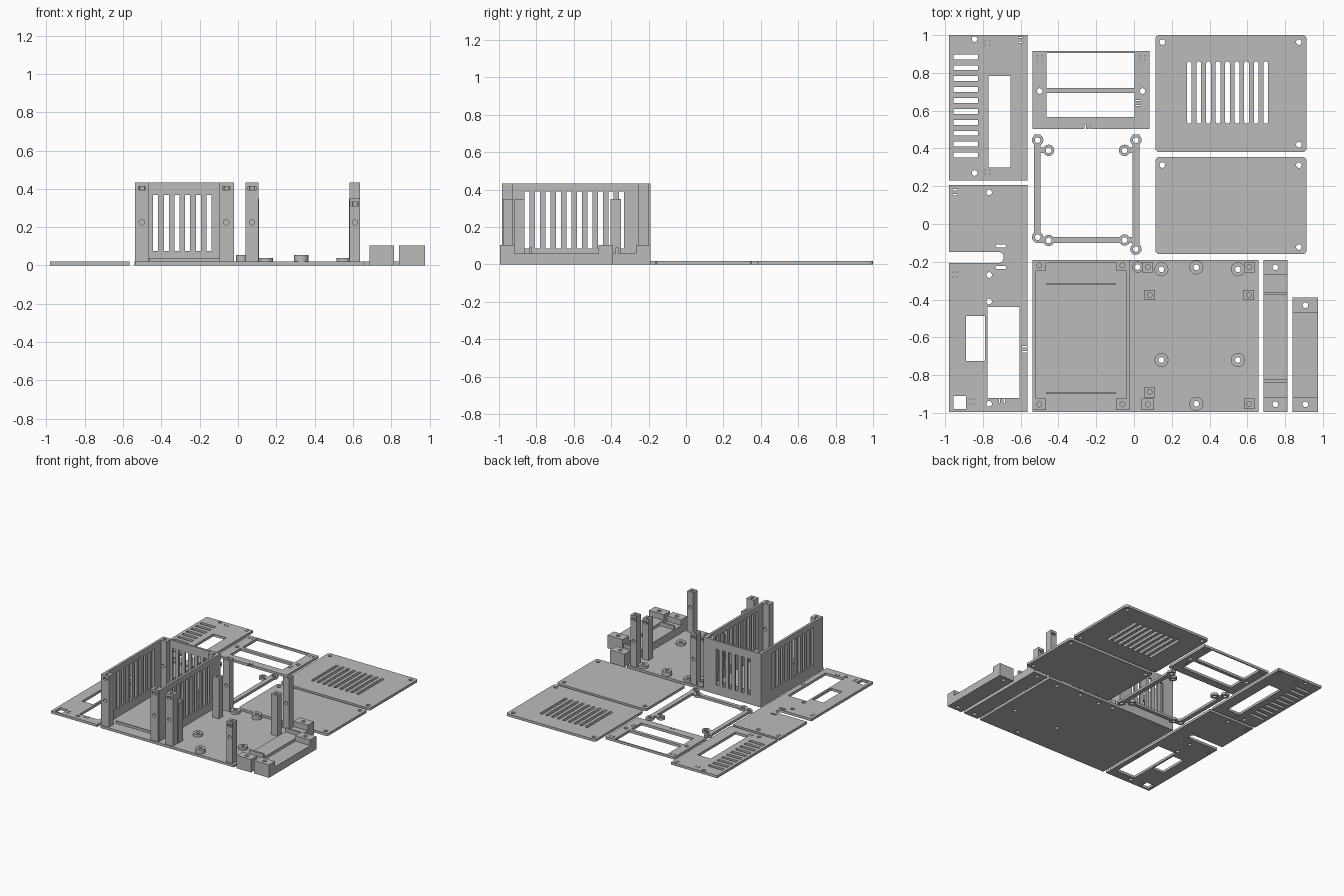
import bpy, bmesh
from mathutils import Matrix, Vector

old = bpy.data.objects.get("Cube")
if old:
    bpy.data.objects.remove(old)

grey = bpy.data.materials.new("plain grey")
grey.use_nodes = True
colour = (0.5, 0.5, 0.5, 1)
grey.diffuse_color = colour
grey.node_tree.nodes["Principled BSDF"].inputs["Base Color"].default_value = colour

SHEET = 0.02      # thickness of flat panels
TALL, SHORT = 0.433, 0.35
FRONT, BACK = -0.995, -0.19
HOLE = 0.015
THROUGH = (-0.1, 0.6)


def box(x, y, z=(0, SHEET), rounding=0):
    """Box from three (low, high) ranges, with optional rounded upright edges."""
    def build(bm):
        size = Vector((x[1] - x[0], y[1] - y[0], z[1] - z[0]))
        centre = Vector((x[0] + x[1], y[0] + y[1], z[0] + z[1])) / 2
        verts = bmesh.ops.create_cube(
            bm, size=1, matrix=Matrix.Translation(centre) @ Matrix.Diagonal(size).to_4x4())["verts"]
        if rounding:
            edges = {e for v in verts for e in v.link_edges}
            upright = [e for e in edges if abs(e.verts[0].co.z - e.verts[1].co.z) > size.z / 2]
            bmesh.ops.bevel(bm, geom=upright, offset=rounding, segments=5, profile=0.5, affect='EDGES')
    return build


def block(cx, cy, width, depth, z=THROUGH, rounding=0):
    return box((cx - width / 2, cx + width / 2), (cy - depth / 2, cy + depth / 2), z, rounding)


def disc(x, y, radius=HOLE, z=THROUGH, axis='Z'):
    def build(bm):
        turn = Matrix.Rotation(1.5708, 4, 'X') if axis == 'Y' else Matrix()
        centre = Matrix.Translation((x, y, (z[0] + z[1]) / 2))
        bmesh.ops.create_cone(bm, cap_ends=True, segments=24, radius1=radius, radius2=radius,
                              depth=z[1] - z[0], matrix=centre @ turn)
    return build


def make(name, shapes):
    bm = bmesh.new()
    for shape in shapes:
        shape(bm)
    mesh = bpy.data.meshes.new(name)
    bm.to_mesh(mesh)
    bm.free()
    mesh.materials.append(grey)
    obj = bpy.data.objects.new(name, mesh)
    bpy.context.collection.objects.link(obj)
    return obj


def part(name, solids, cuts=()):
    """Join the solids, then cut the openings out of them."""
    obj = make(name, solids)
    if cuts:
        cutter = make(name + " cutter", cuts)
        cutter.hide_render = True
        mod = obj.modifiers.new("openings", 'BOOLEAN')
        mod.operation, mod.solver, mod.object = 'DIFFERENCE', 'EXACT', cutter
        mod.use_self = True
        graph = bpy.context.evaluated_depsgraph_get()
        result = bpy.data.meshes.new_from_object(obj.evaluated_get(graph))
        obj.modifiers.clear()
        obj.data = result
        bpy.data.objects.remove(cutter)
    return obj


def spread(first, last, count):
    return [first + (last - first) * i / (count - 1) for i in range(count)]


def slits(x, y, upright):
    """Pair of hairline cable-tie slits."""
    for d in (-0.013, 0.013):
        yield block(x + d, y, 0.006, 0.025) if upright else block(x, y + d, 0.025, 0.006)


# Vented side panel
cuts = [block(-0.89, y, 0.13, 0.026) for y in spread(0.885, 0.365, 10)]
cuts += [box((-0.77, -0.653), (0.30, 0.783), THROUGH)]
for y, slit_y in ((0.979, 0.957), (0.27, 0.275)):
    cuts += [disc(-0.844, y), *slits(-0.775, slit_y, True)]
cuts += slits(-0.6, 0.975, False)
part("vented_side_panel", [box((-0.98, -0.565), (0.23, 1))], cuts)

# Connector side panel with a slot open at its outer edge
cuts = [disc(-0.767, y) for y in (0.167, -0.27, -0.41, -0.952)]
cuts += [block(-0.705, y, 0.055, 0.015, THROUGH, 0.006) for y in (-0.116, -0.23)]
cuts += [box((-1.1, -0.69), (-0.206, -0.148), THROUGH, 0.027),
         box((-0.775, -0.606), (-0.92, -0.44), THROUGH),
         box((-0.89, -0.79), (-0.725, -0.487), THROUGH),
         box((-0.955, -0.89), (-0.98, -0.91), THROUGH)]
for x, y, upright in ((-0.948, 0.168, False), (-0.948, -0.268, False), (-0.86, -0.94, False),
                      (-0.58, -0.663, False), (-0.7, -0.935, True)):
    cuts += slits(x, y, upright)
part("connector_side_panel", [box((-0.98, -0.565), (FRONT, 0.206))], cuts)

# Window frame panel
cuts = [box((-0.463, 0.003), y, THROUGH) for y in ((0.72, 0.905), (0.566, 0.693))]
cuts += [disc(x, 0.704) for x in (-0.5, 0.045)]
for x, y, upright in ((-0.5, 0.88, True), (0.045, 0.88, True), (-0.245, 0.515, True), (0.023, 0.64, False)):
    cuts += slits(x, y, upright)
part("window_frame_panel", [box((-0.537, 0.082), (0.503, 0.915))], cuts)

# Two lids
cuts = [block(x, 0.696, 0.025, 0.33, THROUGH, 0.012) for x in spread(0.293, 0.697, 9)]
cuts += [disc(0.15, 0.963), disc(0.873, 0.963), disc(0.873, 0.42)]
part("vented_lid", [box((0.113, 0.913), (0.381, 1), rounding=0.02)], cuts)
cuts = [disc(0.15, 0.312), disc(0.873, 0.312), disc(0.873, -0.122)]
part("plain_lid", [box((0.113, 0.913), (-0.159, 0.354), rounding=0.02)], cuts)

# Open mounting frame with ringed screw points
left, right = -0.51, 0.01
points = [(left, 0.444), (right, 0.444), (-0.452, 0.39), (-0.05, 0.39),
          (left, -0.07), (-0.452, -0.087), (-0.05, -0.085), (right, -0.133)]
solids = [disc(x, y, 0.03, (0, SHEET)) for x, y in points]
solids += [box((-0.53, -0.495), (-0.09, 0.475)), box((-0.007, 0.03), (-0.13, 0.475)),
           box((left, right), (-0.1, -0.07)),
           box((left, -0.46), (0.375, 0.405)), box((-0.04, right), (0.375, 0.405))]
part("mounting_frame", solids, [disc(x, y) for x, y in points])

# Shared floor with raised screw bosses
low_bosses = [(x, y) for x in (0.145, 0.55) for y in (-0.24, -0.72)]
high_bosses = [(0.33, -0.23), (0.33, -0.952), (0.02, -0.228)]
solids = [box((-0.537, 0.66), (FRONT, BACK))]
solids += [disc(x, y, 0.037, (0, 0.04)) for x, y in low_bosses]
solids += [disc(x, y, 0.03 if x < 0.1 else 0.037, (0, 0.055)) for x, y in high_bosses]
part("floor", solids, [disc(x, y) for x, y in low_bosses + high_bosses])

# Thin locating ribs on the tray floor
for name, y in (("front_rib", -0.895), ("back_rib", -0.32)):
    part(name, [block(-0.28, y, 0.37, 0.008, (0, 0.04))])

# Tray walls with vertical vents
vent_z, side_z = (0.075, 0.367), (0.085, 0.39)
cuts = [block(x, -0.198, 0.026, 0.1, vent_z) for x in spread(-0.43, -0.151, 6)]
part("tray_back_wall", [box((-0.537, -0.022), (-0.206, BACK), (0, TALL))], cuts)
for name, x in (("tray_right_wall", -0.528), ("tray_left_wall", -0.032)):
    cuts = [block(x, y, 0.1, 0.028, side_z) for y in spread(-0.85, -0.345, 10)]
    part(name, [box((x - 0.009, x + 0.01), (-0.98, BACK), (0, TALL))], cuts)


def post(name, x, y, height, width=0.055, depth=0.055, cross=True):
    """Screw post with a top hole, a nut pocket and a cross hole."""
    nut = height - 0.03
    facing = -1 if y < -0.5 else 1
    cuts = [disc(x, y, 0.013, (height - 0.07, 0.6)),
            block(x, y + facing * depth / 2, 0.04, depth, (nut - 0.01, nut + 0.01))]
    if cross:
        cuts.append(disc(x, y, 0.014, (0.125, 0.325), 'Y'))
    part(name, [block(x, y, width, depth, (0, height))], cuts)


# Corner posts of the tray
for side, x in (("right", -0.502), ("left", -0.061)):
    post("tray_front_post_" + side, x, -0.955, TALL, 0.07, 0.06)
    post("tray_back_post_" + side, x, -0.219, TALL, 0.07)

# Free standing posts on the open floor
post("inner_front_post", 0.073, -0.955, TALL, 0.066, 0.06)
post("inner_back_post", 0.073, -0.228, TALL)
post("outer_back_post", 0.61, -0.228, TALL)
post("outer_front_post", 0.61, -0.952, SHORT)
for name, x, y in (("inner_short_post_front", 0.083, -0.89), ("inner_short_post_back", 0.083, -0.376),
                   ("outer_short_post", 0.608, -0.376)):
    post(name, x, y, SHORT, cross=False)

# Two clamp bars with raised end blocks
for name, x, back, ribs in (("long_clamp_bar", (0.685, 0.813), BACK, (-0.832, -0.369)),
                            ("short_clamp_bar", (0.84, 0.975), -0.39, ())):
    middle = sum(x) / 2
    solids = [box(x, (FRONT, back), (0, 0.06)),
              box(x, (FRONT, FRONT + 0.078), (0, 0.105)),
              box(x, (back - 0.078, back), (0, 0.105))]
    solids += [block(middle, y, x[1] - x[0], 0.016, (0, 0.09)) for y in ribs]
    part(name, solids, [disc(middle, FRONT + 0.04), disc(middle, back - 0.04)])
